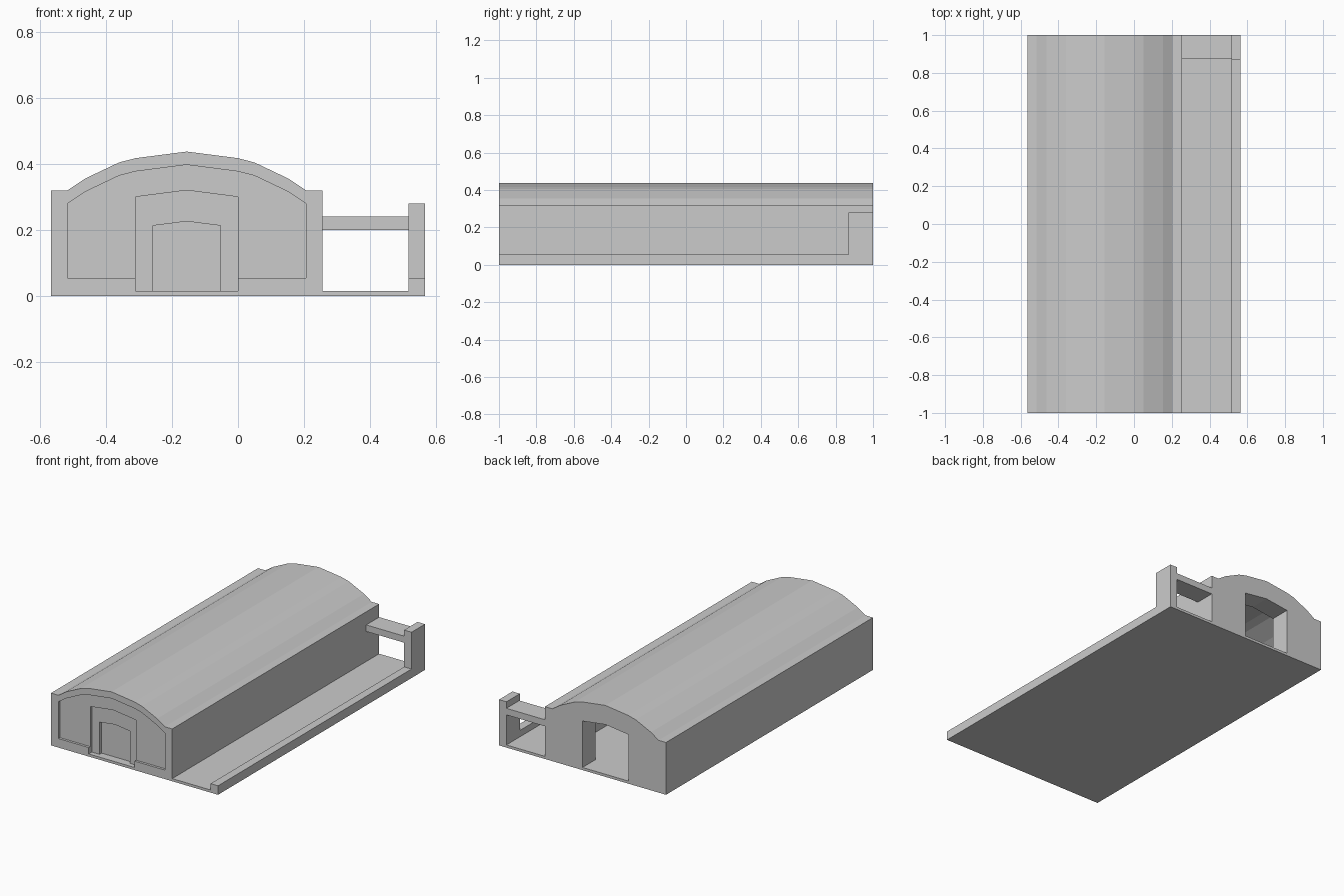
import bpy, bmesh

if "Cube" in bpy.data.objects:
    bpy.data.objects.remove(bpy.data.objects["Cube"])

CX = -0.155   # hall centre line
F = 0.016     # floor height


def prism(name, pts, y0, y1):
    """Extrude an xz outline along y."""
    bm = bmesh.new()
    face = bm.faces.new([bm.verts.new((x, y0, z)) for x, z in pts])
    ext = bmesh.ops.extrude_face_region(bm, geom=[face])
    bmesh.ops.translate(bm, vec=(0, y1 - y0, 0),
                        verts=[g for g in ext["geom"] if isinstance(g, bmesh.types.BMVert)])
    bmesh.ops.recalc_face_normals(bm, faces=bm.faces[:])
    me = bpy.data.meshes.new(name)
    bm.to_mesh(me)
    bm.free()
    ob = bpy.data.objects.new(name, me)
    bpy.context.collection.objects.link(ob)
    return ob


def box(name, x0, x1, y0, y1, z0, z1):
    return prism(name, [(x0, z0), (x1, z0), (x1, z1), (x0, z1)], y0, y1)


def sym(half):
    """Mirror a half outline (offset from centre, z), left side given first."""
    right = [(CX + d, z) for d, z in reversed(half) if d > 0]
    return [(CX - d, z) for d, z in half] + right


# Outlines: outer vault, inner vault, doorway and door leaf
arch = [(0.36, 0.32), (0.308, 0.355), (0.205, 0.404), (0.155, 0.417), (0, 0.437)]
outer = sym([(0.41, F), (0.41, 0.32)] + arch)
inner = sym([(0.36, F)] + [(d, z - 0.04) for d, z in arch])
front_arch = sym([(0.36, 0.055)] + [(d, z - 0.04) for d, z in arch])
door = sym([(0.155, F), (0.155, 0.30), (0, 0.32)])
leaf = sym([(0.102, F), (0.102, 0.213), (0, 0.226)])

# Base slab with raised outer curb
box("floor_slab", -0.565, 0.565, -1, 1, 0, F)
box("platform_curb", 0.515, 0.565, -1, 0.87, F, 0.055)

# Vaulted hall, back wall with open doorway
prism("hall_shell", outer + inner[::-1], -1, 0.875)
prism("back_wall", outer + door[::-1], 0.875, 1)

# Slightly recessed front wall on a sill, split by the doorway
notch = [(x, max(z, 0.055)) for x, z in door]
prism("front_wall", front_arch + notch[::-1], -0.985, -0.875)
for side, x0, x1 in (("left", -0.515, -0.31), ("right", 0.0, 0.205)):
    box("front_sill_" + side, x0, x1, -1, -0.875, F, 0.055)

# Front door: surround set back in the opening, leaf set back further
prism("door_surround", door + leaf[::-1], -0.97, -0.94)
prism("door_leaf", leaf, -0.95, -0.94)

# Rear gateway beside the hall
box("gate_post", 0.515, 0.565, 0.87, 1, F, 0.28)
box("gate_beam", 0.255, 0.515, 0.875, 1, 0.2, 0.24)
